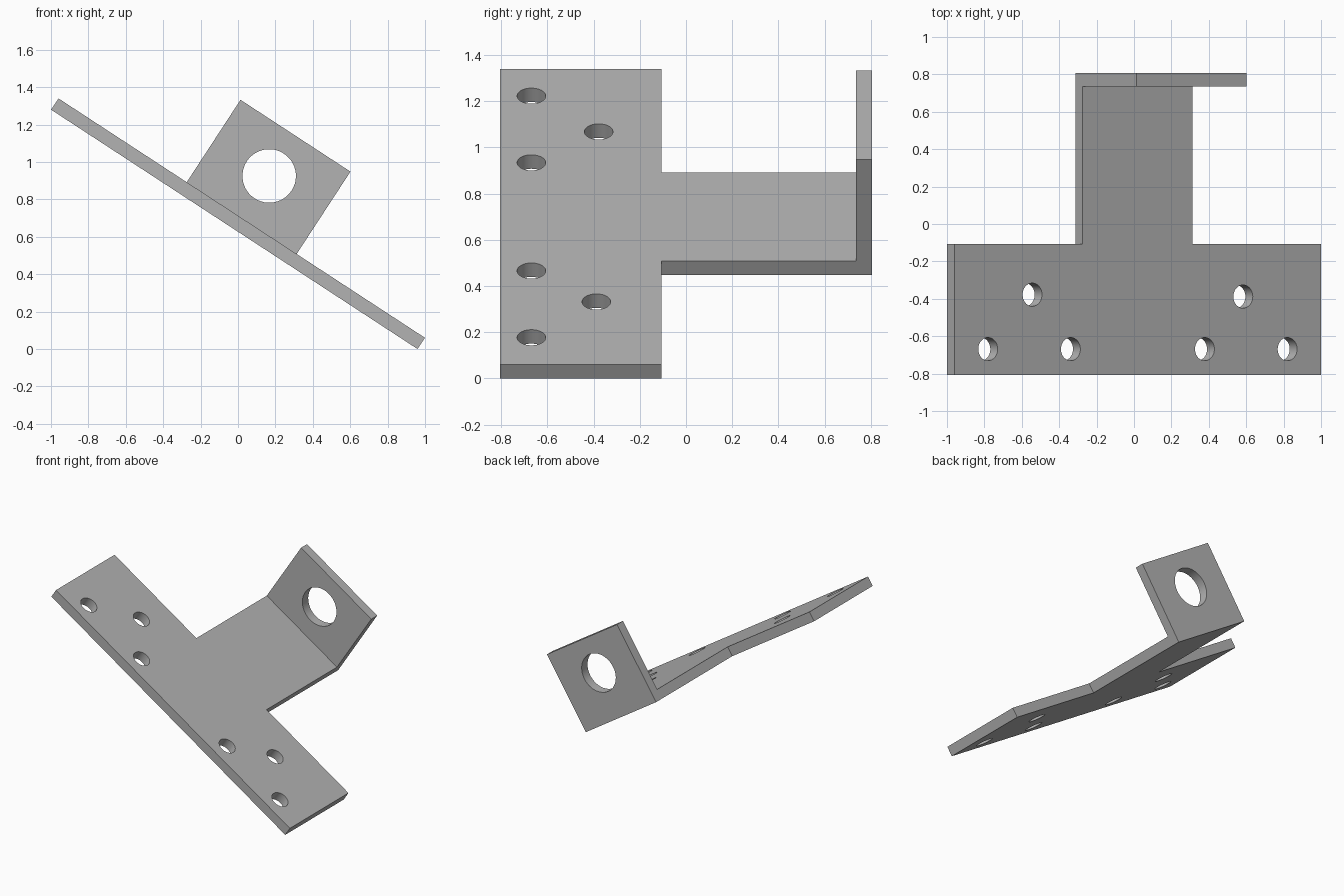
import bpy, bmesh, math
from mathutils import Matrix

if "Cube" in bpy.data.objects:
    bpy.data.objects.remove(bpy.data.objects["Cube"], do_unlink=True)

TILT = math.radians(33.15)
HALF_T = 0.036                 # half the sheet thickness
HALF_L, HALF_W = 1.17, 0.351   # half length of the bar, half width of the arm
FRONT, STEP, BEND, BACK = -0.806, -0.106, 0.736, 0.806
FLANGE_TOP = 0.562

steel = bpy.data.materials.new("plain grey metal")
steel.use_nodes = True
grey = (0.45, 0.45, 0.45, 1)
steel.diffuse_color = grey
steel.node_tree.nodes["Principled BSDF"].inputs["Base Color"].default_value = grey


def extrude_up(bm, faces, height):
    """Extrude faces along z and return the new upper faces."""
    out = bmesh.ops.extrude_face_region(bm, geom=faces)["geom"]
    verts = [g for g in out if isinstance(g, bmesh.types.BMVert)]
    bmesh.ops.translate(bm, verts=verts, vec=(0, 0, height))
    return [g for g in out if isinstance(g, bmesh.types.BMFace)]


def add_object(name, bm):
    bmesh.ops.recalc_face_normals(bm, faces=bm.faces)
    mesh = bpy.data.meshes.new(name)
    bm.to_mesh(mesh)
    bm.free()
    mesh.materials.append(steel)
    obj = bpy.data.objects.new(name, mesh)
    bpy.context.collection.objects.link(obj)
    return obj


# T-shaped sheet with an upturned flange at the end of the arm
bm = bmesh.new()
right_side = [(HALF_L, FRONT), (HALF_L, STEP), (HALF_W, STEP), (HALF_W, BEND)]
outline = right_side + [(-x, y) for x, y in reversed(right_side)]
sheet = [bm.verts.new((x, y, -HALF_T)) for x, y in outline]
end = [bm.verts.new((x, BACK, -HALF_T)) for x in (HALF_W, -HALF_W)]
tee = bm.faces.new(sheet)
strip = bm.faces.new([sheet[4], sheet[3], end[0], end[1]])
upper = extrude_up(bm, [tee, strip], 2 * HALF_T)
flange_base = [f for f in upper if f.calc_center_median().y > BEND]
extrude_up(bm, flange_base, FLANGE_TOP - HALF_T)
bmesh.ops.recalc_face_normals(bm, faces=bm.faces)
bmesh.ops.dissolve_limit(bm, angle_limit=0.01, verts=bm.verts, edges=bm.edges)
bracket = add_object("bracket", bm)

# Drills for the screw holes and the large flange hole
drills = bmesh.new()


def drill(radius, matrix):
    bmesh.ops.create_cone(drills, cap_ends=True, segments=48, radius1=radius,
                          radius2=radius, depth=0.3, matrix=matrix)


screw_spots = [(0.956, -0.669), (0.428, -0.669), (0.673, -0.388)]
for x, y in screw_spots:
    drill(0.062, Matrix.Translation((x, y, 0)))
    drill(0.062, Matrix.Translation((-x, max(y, -0.669) + (0.01 if y > -0.5 else 0), 0)))
drill(0.143, Matrix.Translation((0, BACK, 0.305)) @ Matrix.Rotation(math.pi / 2, 4, "X"))
cutter = add_object("hole_cutter", drills)
cutter.hide_render = True

# Cut the holes, then remove the drills
cut = bracket.modifiers.new("holes", "BOOLEAN")
cut.operation = "DIFFERENCE"
cut.solver = "EXACT"
cut.object = cutter
bpy.ops.object.select_all(action="DESELECT")
bracket.select_set(True)
bpy.context.view_layer.objects.active = bracket
bpy.ops.object.modifier_apply(modifier=cut.name)
bpy.data.objects.remove(cutter, do_unlink=True)
bpy.ops.object.shade_smooth_by_angle(angle=math.radians(30))

# Tilt the whole bracket and stand it on the ground
bracket.rotation_euler.y = TILT
bracket.location.z = HALF_L * math.sin(TILT) + HALF_T * math.cos(TILT)
